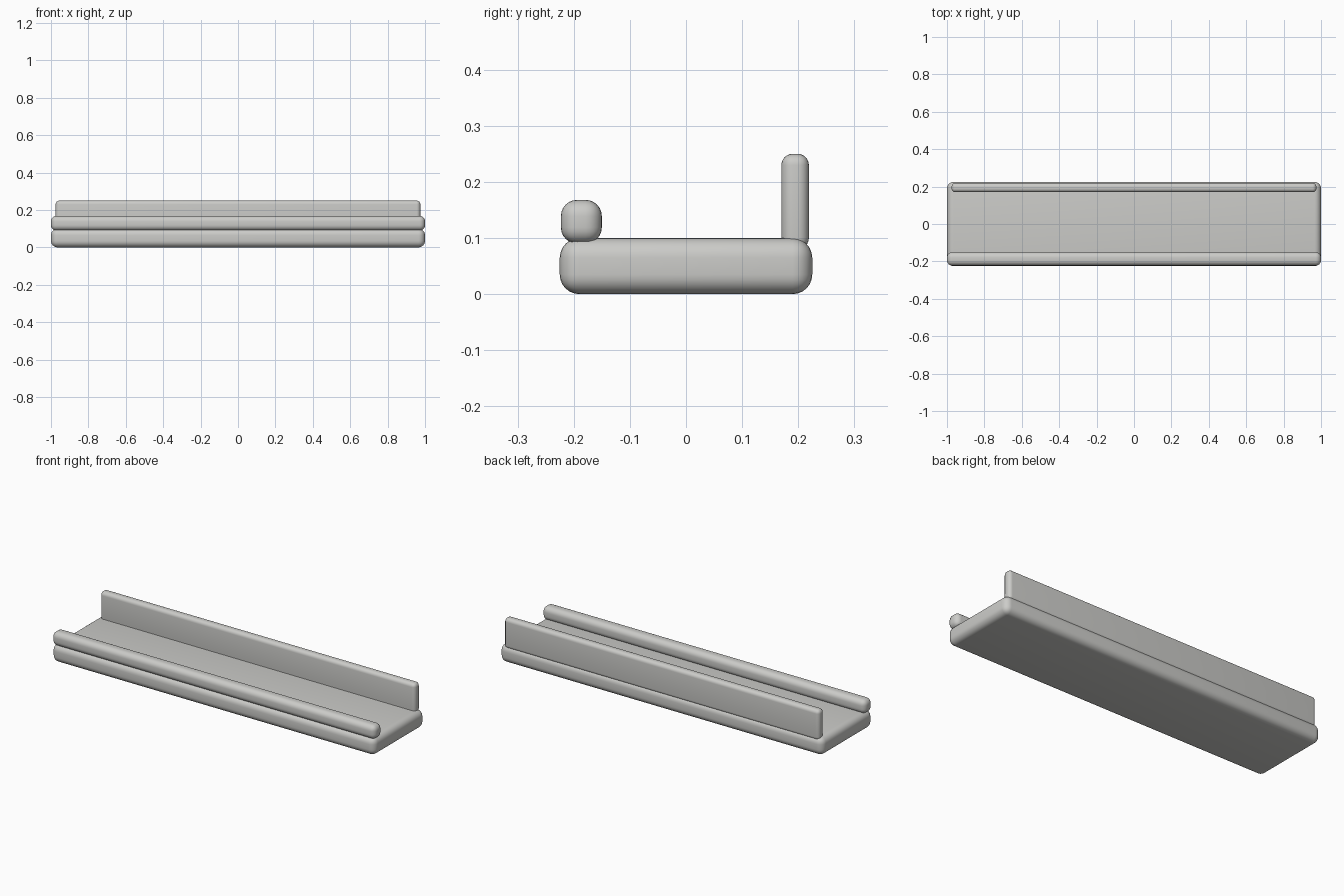
import bpy
import math

# Remove the default cube
cube = bpy.data.objects.get("Cube")
if cube:
    bpy.data.objects.remove(cube, do_unlink=True)

# Single matte light grey
grey = bpy.data.materials.new("light_grey")
grey.use_nodes = True
colour = (0.6, 0.6, 0.58, 1.0)
grey.diffuse_color = colour
grey.node_tree.nodes["Principled BSDF"].inputs["Base Color"].default_value = colour


def rounded_bar(name, half_length, y_range, z_range, radius):
    """Box spanning the given ranges with softly rounded edges."""
    (y0, y1), (z0, z1) = y_range, z_range
    bpy.ops.mesh.primitive_cube_add(size=1, location=(0, (y0 + y1) / 2, (z0 + z1) / 2))
    bar = bpy.context.object
    bar.name = name
    bar.scale = (2 * half_length, y1 - y0, z1 - z0)
    bpy.ops.object.transform_apply(location=False, rotation=False, scale=True)
    bar.data.materials.append(grey)
    bevel = bar.modifiers.new("rounded_edges", 'BEVEL')
    bevel.width = radius
    bevel.segments = 6
    bpy.ops.object.modifier_apply(modifier=bevel.name)
    bpy.ops.object.shade_smooth_by_angle(angle=math.radians(35))
    return bar


# Shelf board, front lip and upright back panel
rounded_bar("shelf_base", 1.0, (-0.225, 0.225), (0.0, 0.1), 0.035)
rounded_bar("front_lip", 1.0, (-0.223, -0.15), (0.09, 0.168), 0.029)
rounded_bar("back_panel", 0.975, (0.17, 0.219), (0.08, 0.25), 0.02)
